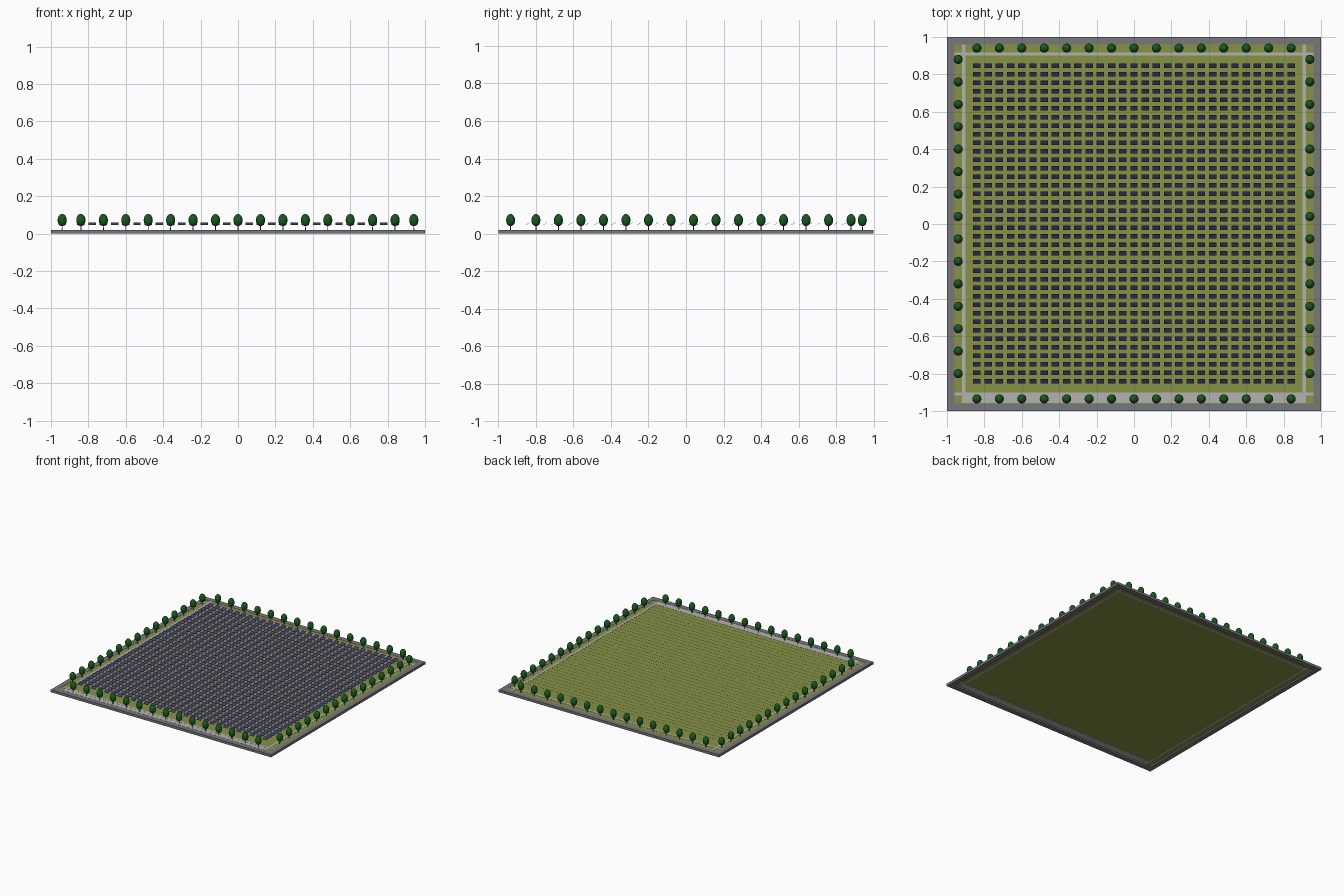
import bpy, bmesh, math
from mathutils import Matrix

if "Cube" in bpy.data.objects:
    bpy.data.objects.remove(bpy.data.objects["Cube"])


def material(name, rgb):
    m = bpy.data.materials.new(name)
    m.diffuse_color = (*rgb, 1)
    m.use_nodes = True
    m.node_tree.nodes["Principled BSDF"].inputs["Base Color"].default_value = m.diffuse_color
    return m


GRASS = material("grass_green", (0.24, 0.29, 0.06))
CURB = material("curb_grey", (0.19, 0.19, 0.20))
PATH = material("path_grey", (0.45, 0.45, 0.44))
PANEL = material("panel_blue", (0.05, 0.045, 0.16))
LEAF = material("leaf_green", (0.008, 0.10, 0.012))
BARK = material("bark_brown", (0.13, 0.08, 0.04))


def add_object(name, mesh, mat=None):
    ob = bpy.data.objects.new(name, mesh)
    bpy.context.collection.objects.link(ob)
    if mat:
        mesh.materials.append(mat)
    return ob


def box(name, x, y, z, mat):
    """Box from (min, max) ranges."""
    bm = bmesh.new()
    bmesh.ops.create_cube(bm, size=1)
    for v in bm.verts:
        v.co = [(r[0] + r[1]) / 2 + c * (r[1] - r[0]) for c, r in zip(v.co, (x, y, z))]
    mesh = bpy.data.meshes.new(name)
    bm.to_mesh(mesh)
    bm.free()
    return add_object(name, mesh, mat)


# curb around the plot
H = 0.02
for s, n in ((-1, "front"), (1, "back")):
    box(n + "_curb", (-1, 1), sorted((s * 0.96, s)), (0, H), CURB)
for s, n in ((-1, "left"), (1, "right")):
    box(n + "_curb", sorted((s * 0.96, s)), (-0.96, 0.96), (0, H), CURB)

# lawn and paths
box("lawn", (-0.96, 0.96), (-0.96, 0.96), (0.012, 0.0185), GRASS)
for s, n in ((-1, "left"), (1, "right")):
    box(n + "_path", sorted((s * 0.902, s * 0.92)), (-0.91, 0.96), (0.0105, 0.0196), PATH)
for s, n in ((-1, "front"), (1, "back")):
    box(n + "_path", (-0.96, 0.96), sorted((s * 0.90, s * 0.918)), (0.0108, 0.0199), PATH)
box("front_road", (-0.92, 0.92), (-0.957, -0.91), (0.0102, 0.0193), PATH)

# solar panel field: one tilted panel repeated in both directions
COLS, ROWS, DX, DY = 29, 38, 0.06, 0.0456
panels = box("solar_panels", (-0.02, 0.02), (-0.0135, 0.0135), (-0.0006, 0.0006), PANEL)
panels.data.transform(Matrix.Rotation(math.radians(30), 4, "X"))
panels.location = (-DX * (COLS - 1) / 2, -DY * (ROWS - 1) / 2 + 0.002, 0.053)
for name, count, step in (("columns", COLS, (DX, 0, 0)), ("rows", ROWS, (0, DY, 0))):
    arr = panels.modifiers.new(name, "ARRAY")
    arr.count = count
    arr.use_relative_offset = False
    arr.use_constant_offset = True
    arr.constant_offset_displace = step


def lathe(name, profile, sides, mat):
    """Mesh turned around z from (radius, height) points."""
    bm = bmesh.new()
    vs = [bm.verts.new((r, 0, z)) for r, z in profile]
    es = [bm.edges.new(p) for p in zip(vs, vs[1:])]
    bmesh.ops.spin(bm, geom=vs + es, axis=(0, 0, 1), cent=(0, 0, 0),
                   angle=math.tau, steps=sides)
    bmesh.ops.remove_doubles(bm, verts=bm.verts, dist=1e-5)
    bmesh.ops.recalc_face_normals(bm, faces=bm.faces)
    for f in bm.faces:
        f.smooth = True
    mesh = bpy.data.meshes.new(name)
    bm.to_mesh(mesh)
    bm.free()
    mesh.materials.append(mat)
    return mesh


# tree parts, shared by every tree
crown = lathe("tree_crown", [(0, 0.041), (0.012, 0.042), (0.019, 0.049), (0.023, 0.060),
                             (0.0245, 0.071), (0.023, 0.083), (0.018, 0.094),
                             (0.010, 0.102), (0, 0.105)], 14, LEAF)
trunk = lathe("tree_trunk", [(0, 0.018), (0.0025, 0.018), (0.002, 0.044), (0, 0.044)], 8, BARK)

# rows of trees along all four sides
spots = []
for i in range(15):
    t = -0.84 + 0.12 * i
    spots += [(t, -0.935), (t, 0.94), (-0.94, t + 0.04), (0.94, t + 0.04)]
for x, y in spots:
    for mesh in (crown, trunk):
        add_object(mesh.name, mesh).location = (x, y, 0)
